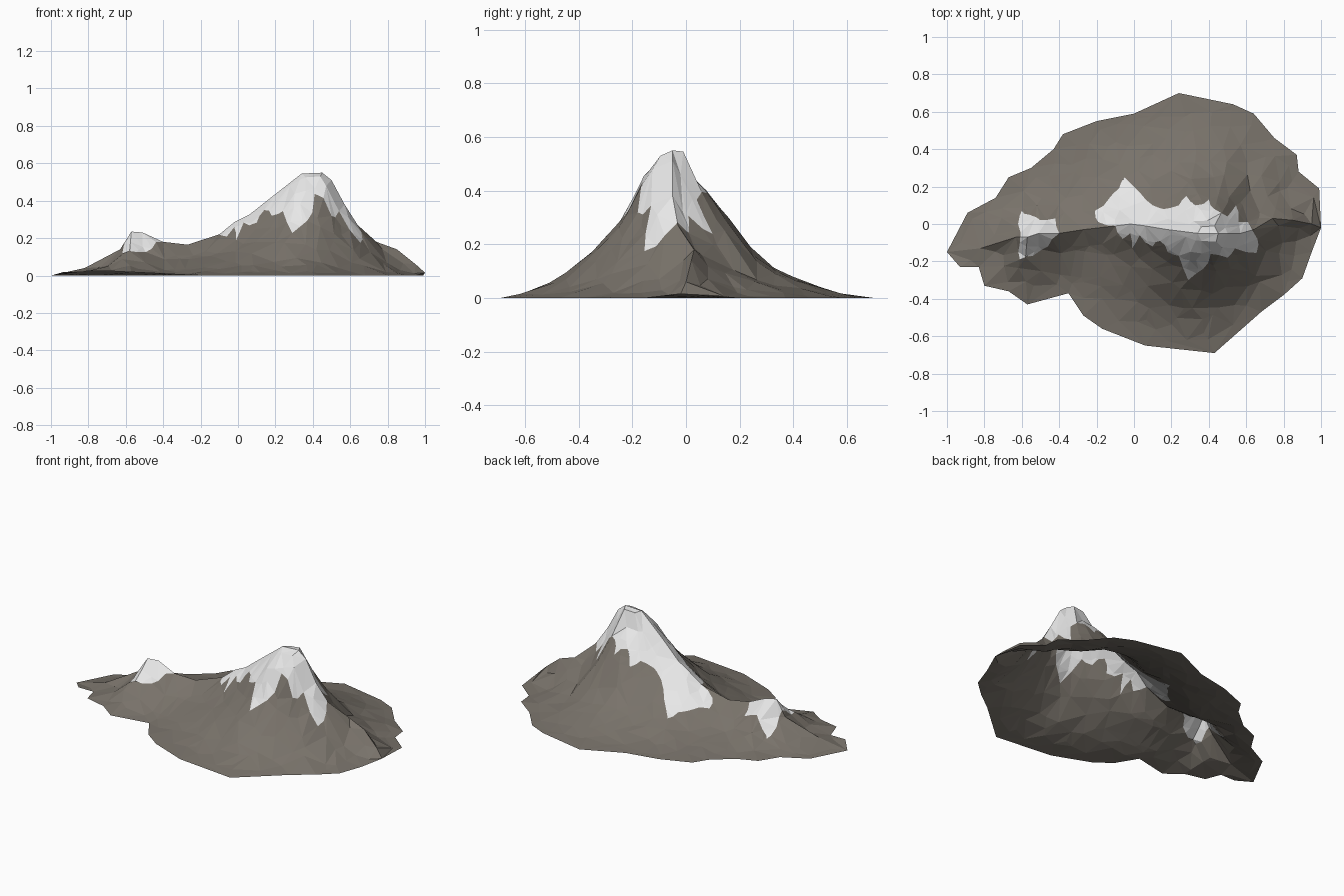
import bpy
import random
from mathutils import Vector, noise
from mathutils.geometry import delaunay_2d_cdt, intersect_point_line

random.seed(4)
default_cube = bpy.data.objects.get("Cube")
if default_cube:
    bpy.data.objects.remove(default_cube, do_unlink=True)


def flat_material(name, colour):
    material = bpy.data.materials.new(name)
    material.use_nodes = True
    material.diffuse_color = (*colour, 1)
    shader = material.node_tree.nodes["Principled BSDF"]
    shader.inputs["Base Color"].default_value = (*colour, 1)
    shader.inputs["Roughness"].default_value = 0.9
    return material


# Foot of the mountain, seen from above
foot = [Vector(p) for p in (
    (-1, -.15), (-.89, .06), (-.74, .14), (-.67, .25), (-.55, .3), (-.43, .4),
    (-.38, .48), (-.2, .55), (0, .59), (.24, .7), (.53, .64), (.64, .59),
    (.75, .46), (.87, .37), (.88, .28), (.99, .19), (1, -.02), (.95, -.15),
    (.9, -.29), (.8, -.38), (.68, -.47), (.43, -.69), (.06, -.65), (-.17, -.56),
    (-.27, -.49), (-.35, -.37), (-.57, -.43), (-.67, -.36), (-.8, -.33),
    (-.83, -.23), (-.93, -.23))]

# Crest line with heights, from the low shoulder over both peaks
crest = [Vector(p) for p in (
    (-1, -.15, 0), (-.82, -.13, .04), (-.63, -.07, .14), (-.57, -.07, .235),
    (-.51, -.05, .23), (-.4, -.05, .18), (-.27, -.03, .165), (-.1, -.01, .22),
    (-.02, 0, .285), (.06, -.01, .325), (.18, -.03, .42), (.34, -.05, .545),
    (.45, -.05, .55), (.5, -.05, .51), (.57, -.05, .38), (.64, -.03, .27),
    (.74, .03, .18), (.85, .02, .14), (.95, 0, .06), (1, -.02, .015))]

# Short spurs in front of the low peak and across the blunt high summit
low_spur = [Vector(p) for p in ((-.57, -.07, .235), (-.575, -.12, .18), (-.58, -.18, .13))]
summit_spurs = [[Vector(p) for p in line] for line in (
    ((.34, -.05, .545), (.36, -.09, .525)), ((.45, -.05, .55), (.44, -.095, .53)),
    ((.34, -.05, .545), (.36, -.015, .54)), ((.45, -.05, .55), (.43, -.01, .545)))]
ridges = [crest, low_spur] + summit_spurs

# Edges of the two snow caps
main_snow = [Vector(p) for p in (
    (-.21, .07), (-.19, .01), (-.1, -.01), (-.06, -.08), (-.02, -.05),
    (-.01, -.13), (.03, -.06), (.1, -.12), (.14, -.09), (.18, -.15), (.24, -.17),
    (.29, -.3), (.37, -.24), (.41, -.16), (.5, -.18), (.54, -.13), (.655, -.155),
    (.66, -.08), (.61, .01), (.56, .01), (.545, .1), (.5, .04), (.43, .08), (.4, .13),
    (.33, .1), (.28, .15), (.24, .1), (.16, .08), (.1, .1), (.03, .17),
    (-.05, .25), (-.08, .19), (-.13, .14))]
small_snow = [Vector(p) for p in (
    (-.6, .07), (-.56, .05), (-.5, .02), (-.42, .03), (-.4, -.05), (-.46, -.12),
    (-.54, -.17), (-.61, -.19), (-.61, -.1), (-.62, 0))]

# Slopes from crest to foot: share of the way out, share of the crest height
front_slope = ((0, 1), (.09, .92), (.17, .78), (.23, .64), (.3, .53), (.4, .41),
               (.52, .29), (.64, .16), (.8, .06), (1, 0))
back_slope = ((0, 1), (.04, .93), (.08, .83), (.19, .68), (.3, .52), (.39, .36),
              (.5, .25), (.68, .12), (.87, .03), (1, 0))


def ragged(loop):
    result = []
    for a, b in zip(loop, loop[1:] + loop[:1]):
        wobble = Vector((random.uniform(-1, 1), random.uniform(-1, 1))) * .009
        result += [a, (a + b) / 2 + wobble]
    return result


def inside(p, loop):
    hit = False
    for a, b in zip(loop, loop[1:] + loop[:1]):
        if (a.y > p.y) != (b.y > p.y):
            if p.x < a.x + (p.y - a.y) / (b.y - a.y) * (b.x - a.x):
                hit = not hit
    return hit


def foot_distance(p):
    best = 9
    for a, b in zip(foot, foot[1:] + foot[:1]):
        share = min(max(intersect_point_line(p, a, b)[1], 0), 1)
        best = min(best, (p - a.lerp(b, share)).length)
    return best


def ramp(value):
    return min(1, max(0, value))


ridge_samples = [a.lerp(b, i / 8) for line in ridges
                 for a, b in zip(line, line[1:]) for i in range(9)]


def height(p):
    total = weights = 0
    for s in ridge_samples:
        w = 1 / ((p - s.xy).length + .004) ** 5
        total += w * s.z
        weights += w
    closest = min(ridge_samples, key=lambda s: (p - s.xy).length)
    nearest = (p - closest.xy).length
    reach = nearest / (nearest + foot_distance(p) + 1e-6)
    slope = front_slope if p.y < closest.y else back_slope
    for (t0, h0), (t1, h1) in zip(slope, slope[1:]):
        if reach <= t1:
            share = h0 + (h1 - h0) * (reach - t0) / (t1 - t0)
            break
    # Gullies and bumps, strongest halfway down
    bumps = noise.noise(Vector((p.x * 9, p.y * 5, 2))) * .07 * reach * (1 - reach)
    # The foot lifts slightly off the ground at the front right
    lift = .025 * reach * ramp((-.2 - p.x) * 2) * ramp((-.1 - p.y) * 6)
    return max(0, total / weights * share + bumps) + lift


# Lay out points and the lines the triangles must follow
points, lines = [], []


def add_line(path, closed):
    start = len(points)
    points.extend(path)
    count = len(path)
    for i in range(count if closed else count - 1):
        lines.append((start + i, start + (i + 1) % count))


snow_loops = [ragged(main_snow), ragged(small_snow)]
add_line(foot, True)
for ridge in ridges:
    add_line([r.xy for r in ridge], False)
for loop in snow_loops:
    add_line(loop, True)


def scatter(step, columns, rows, gap):
    for row in rows:
        for column in columns:
            shift = Vector((random.uniform(-.4, .4), random.uniform(-.4, .4)))
            p = (Vector((column, row)) + shift) * step
            if inside(p, foot) and foot_distance(p) > .03:
                if min((p - s.xy).length for s in ridge_samples) > gap:
                    points.append(p)


# Broad facets everywhere, finer ones around the high peak
scatter(.085, range(-12, 13), range(-8, 9), .03)
scatter(.07, range(3, 9), range(-3, 3), .025)

flat, _, triangles, *_ = delaunay_2d_cdt(points, lines, [], 0, 1e-5)


def centre(triangle):
    return sum((flat[i] for i in triangle), Vector((0, 0))) / 3


triangles = [list(t) for t in triangles if inside(centre(t), foot)]

# Mountain shell, open underneath
mesh = bpy.data.meshes.new("mountain")
mesh.from_pydata([(p.x, p.y, height(p)) for p in flat], [], triangles)
mesh.materials.append(flat_material("rock brown", (.19, .17, .145)))
mesh.materials.append(flat_material("snow white", (.8, .8, .8)))
for polygon in mesh.polygons:
    middle = centre(polygon.vertices)
    polygon.material_index = int(any(inside(middle, loop) for loop in snow_loops))
mesh.update()
mountain = bpy.data.objects.new("mountain", mesh)
bpy.context.collection.objects.link(mountain)
